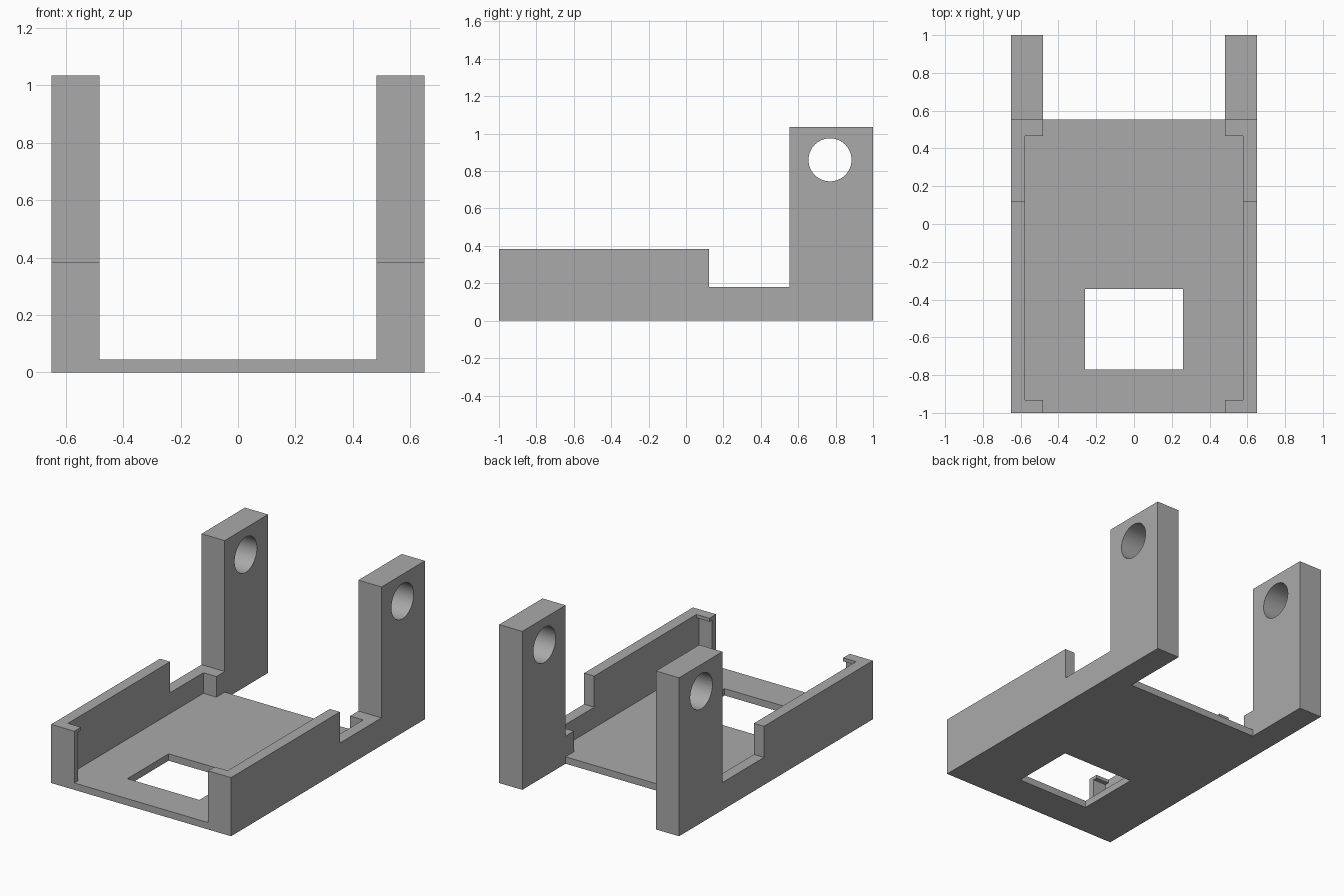
import bpy
import bmesh
import math
from mathutils import Matrix

cube = bpy.data.objects.get("Cube")
if cube:
    bpy.data.objects.remove(cube, do_unlink=True)

# Key dimensions
OUTER, WALL_IN, POST_IN = 0.65, 0.577, 0.483
FLOOR, LOW, RIM, TOP = 0.045, 0.18, 0.383, 1.035
FRONT, STEP, POST_Y, BACK = -1.0, 0.123, 0.553, 1.0

grey = bpy.data.materials.new("plain grey")
grey.use_nodes = True
colour = (0.4, 0.4, 0.4, 1)
grey.diffuse_color = colour
grey.node_tree.nodes["Principled BSDF"].inputs["Base Color"].default_value = colour


def finish(name, bm):
    bmesh.ops.recalc_face_normals(bm, faces=bm.faces)
    mesh = bpy.data.meshes.new(name)
    bm.to_mesh(mesh)
    bm.free()
    mesh.materials.append(grey)
    obj = bpy.data.objects.new(name, mesh)
    bpy.context.scene.collection.objects.link(obj)
    return obj


def prism(name, outline, x0, x1):
    """Extrude a (y, z) outline from x0 to x1."""
    bm = bmesh.new()
    face = bm.faces.new([bm.verts.new((x0, y, z)) for y, z in outline])
    side = bmesh.ops.extrude_face_region(bm, geom=[face])["geom"]
    moved = [v for v in side if isinstance(v, bmesh.types.BMVert)]
    bmesh.ops.translate(bm, verts=moved, vec=(x1 - x0, 0, 0))
    return finish(name, bm)


def box(name, x0, x1, y0, y1, z0, z1):
    return prism(name, [(y0, z0), (y1, z0), (y1, z1), (y0, z1)], x0, x1)


def combine(target, other, operation):
    """Apply a boolean and drop the helper."""
    other.hide_render = True
    mod = target.modifiers.new(operation.lower(), 'BOOLEAN')
    mod.operation, mod.object, mod.solver = operation, other, 'EXACT'
    bpy.context.view_layer.update()
    graph = bpy.context.evaluated_depsgraph_get()
    mesh = bpy.data.meshes.new_from_object(target.evaluated_get(graph))
    target.modifiers.clear()
    target.data = mesh
    bpy.data.objects.remove(other, do_unlink=True)


# Floor plate with its rectangular window
body = box("bracket_body", -OUTER, OUTER, FRONT, POST_Y, 0, FLOOR)
combine(body, box("window_cutter", -0.26, 0.26, -0.77, -0.345, -0.1, 0.1), 'DIFFERENCE')

# Stepped side wall, front lip with a thin overhang, rear lip
wall = [(FRONT, 0), (POST_Y, 0), (POST_Y, LOW), (STEP, LOW), (STEP, RIM), (FRONT, RIM)]
front_lip = [(FRONT, 0), (-0.96, 0), (-0.96, RIM - 0.022), (-0.931, RIM - 0.022),
             (-0.931, RIM), (FRONT, RIM)]
for s in (-1, 1):
    combine(body, prism("side_wall", wall, s * WALL_IN, s * OUTER), 'UNION')
    combine(body, prism("front_lip", front_lip, s * POST_IN, s * OUTER), 'UNION')
    combine(body, box("rear_lip", s * POST_IN, s * OUTER, 0.467, POST_Y, 0, LOW), 'UNION')
    # Tall rear post
    combine(body, box("rear_post", s * POST_IN, s * OUTER, POST_Y, BACK, 0, TOP), 'UNION')

# Round holes through both posts
bm = bmesh.new()
bmesh.ops.create_cone(bm, cap_ends=True, segments=64, radius1=0.115, radius2=0.115, depth=2,
                      matrix=Matrix.Translation((0, 0.77, 0.86)) @ Matrix.Rotation(math.pi / 2, 4, 'Y'))
combine(body, finish("hole_cutter", bm), 'DIFFERENCE')

# Flat faces with smooth hole walls
bpy.ops.object.select_all(action='DESELECT')
body.select_set(True)
bpy.context.view_layer.objects.active = body
bpy.ops.object.shade_smooth_by_angle(angle=math.radians(30))
